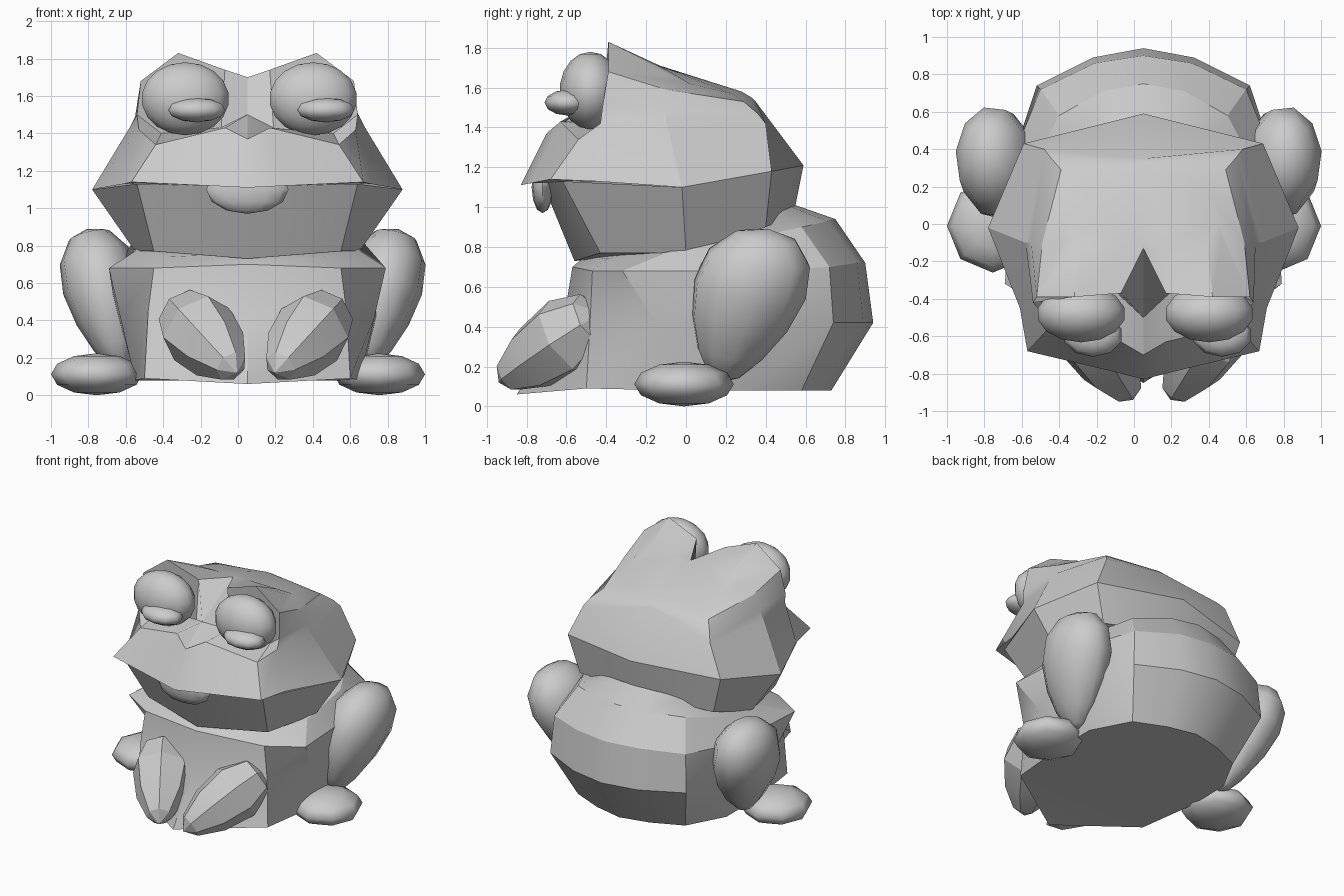
import bpy, bmesh, math
from mathutils import Vector, Matrix

if "Cube" in bpy.data.objects:
    bpy.data.objects.remove(bpy.data.objects["Cube"])

CX = 0.05  # the head and torso sit slightly to one side


def finish(name, bm, angle):
    bmesh.ops.recalc_face_normals(bm, faces=bm.faces[:])
    me = bpy.data.meshes.new(name)
    bm.to_mesh(me)
    bm.free()
    ob = bpy.data.objects.new(name, me)
    bpy.context.collection.objects.link(ob)
    bpy.ops.object.select_all(action='DESELECT')
    ob.select_set(True)
    bpy.context.view_layer.objects.active = ob
    bpy.ops.object.shade_smooth_by_angle(angle=math.radians(angle))
    return ob


def loft(name, half_rings, angle=28):
    """Skin closed rings; each ring is one half, mirrored across the middle."""
    bm = bmesh.new()
    rings = []
    for half in half_rings:
        pts = list(half) + [(-x, y, z) for x, y, z in half[-2:0:-1]]
        rings.append([bm.verts.new((x + CX, y, z)) for x, y, z in pts])
    n = len(rings[0])
    for lo, hi in zip(rings, rings[1:]):
        for i in range(n):
            j = (i + 1) % n
            bm.faces.new((lo[i], lo[j], hi[j], hi[i]))
    caps = [bm.faces.new(rings[0][::-1]), bm.faces.new(rings[-1])]
    bmesh.ops.triangulate(bm, faces=caps)
    return finish(name, bm, angle)


def egg(name, a, b, ra, rb, seg=10, rows=7, angle=45, deep=1.0):
    """Tapered ball from a to b, radius from ra to rb, stretched in y by deep."""
    a, b = Vector(a), Vector(b)
    bm = bmesh.new()
    bmesh.ops.create_uvsphere(bm, u_segments=seg, v_segments=rows, radius=1)
    for v in bm.verts:
        r = ra + (rb - ra) * (v.co.z + 1) / 2
        v.co = Vector((v.co.x * r, v.co.y * r, v.co.z * (b - a).length / 2))
    rot = (b - a).to_track_quat('Z', 'Y').to_matrix().to_4x4()
    stretch = Matrix.Diagonal((1, deep, 1, 1))
    bm.transform(Matrix.Translation((a + b) / 2) @ stretch @ rot)
    return finish(name, bm, angle)


def ball(name, c, r, seg=14, rows=9):
    bm = bmesh.new()
    bmesh.ops.create_uvsphere(bm, u_segments=seg, v_segments=rows, radius=1)
    bm.transform(Matrix.Translation(c) @ Matrix.Diagonal((*r, 1)))
    return finish(name, bm, 60)


# Torso
loft("torso", [
    [(0, -.85, .06), (.55, -.5, .09), (.6, -.05, .08), (.6, .3, .08), (.45, .58, .08),
     (.22, .68, .08), (0, .73, .08)],
    [(0, -.62, .4), (.53, -.48, .45), (.68, -.15, .42), (.7, .35, .42), (.57, .74, .42),
     (.27, .89, .42), (0, .94, .42)],
    [(0, -.57, .7), (.5, -.47, .68), (.74, -.32, .68), (.7, .35, .68), (.55, .72, .7),
     (.26, .86, .72), (0, .9, .72)],
    [(0, -.5, .76), (.42, -.4, .74), (.6, -.1, .77), (.6, .3, .84), (.45, .58, .9),
     (.22, .71, .93), (0, .75, .94)],
    [(0, -.2, .8), (.3, -.2, .8), (.42, 0, .83), (.42, .25, .92), (.33, .45, .97),
     (.16, .53, 1.0), (0, .55, 1.01)],
])

# Lower jaw
loft("jaw", [
    [(0, -.56, .73), (.5, -.43, .77), (.6, 0, .77), (.56, .4, .9), (0, .54, .96)],
    [(0, -.72, 1.12), (.59, -.62, 1.13), (.83, -.02, 1.1), (.64, .43, 1.18), (0, .59, 1.21)],
])

# Upper head: lip, brow ledge, eye sockets, hood rims, crown
loft("upper_head", [
    [(0, -.83, 1.11), (.2, -.78, 1.12), (.62, -.68, 1.14), (.66, -.45, 1.13), (.83, -.02, 1.1),
     (.64, .43, 1.18), (0, .59, 1.21)],
    [(0, -.7, 1.37), (.12, -.63, 1.43), (.49, -.54, 1.34), (.58, -.43, 1.42), (.63, -.1, 1.43),
     (.53, .4, 1.42), (0, .35, 1.53)],
    [(0, -.5, 1.5), (.14, -.37, 1.43), (.46, -.34, 1.4), (.59, -.42, 1.5), (.6, -.1, 1.49),
     (.5, .36, 1.47), (0, .34, 1.54)],
    [(0, -.13, 1.7), (.12, -.37, 1.74), (.37, -.39, 1.83), (.57, -.39, 1.68), (.54, -.1, 1.59),
     (.44, .29, 1.53), (0, .33, 1.55)],
    [(0, -.1, 1.7), (.12, -.13, 1.71), (.34, -.1, 1.69), (.42, -.08, 1.66), (.4, .02, 1.62),
     (.3, .23, 1.57), (0, .28, 1.58)],
])

# Tongue tip under the lip
ball("tongue", (CX, -.72, 1.1), (.22, .055, .13), 12, 6)

for s, side in ((-1, "left"), (1, "right")):
    # Eyes and pupils
    ball(side + "_eye", (.06 + s * .342, -.48, 1.585), (.24, .155, .195))
    ball(side + "_pupil", (.125 + s * .345, -.595, 1.525), (.16, .115, .065), 10, 6)
    # Hind legs
    egg(side + "_thigh", (.025 + s * .83, .38, .89), (.025 + s * .64, .21, .12),
        .27, .13, deep=1.4)
    ball(side + "_foot", (s * .755, -.01, .112), (.245, .25, .112), 8, 6)
    # Forelegs
    egg(side + "_foreleg", (.095 + s * .42, -.42, .47), (.095 + s * .1, -.94, .12),
        .26, .14, 7, 5, 20)
